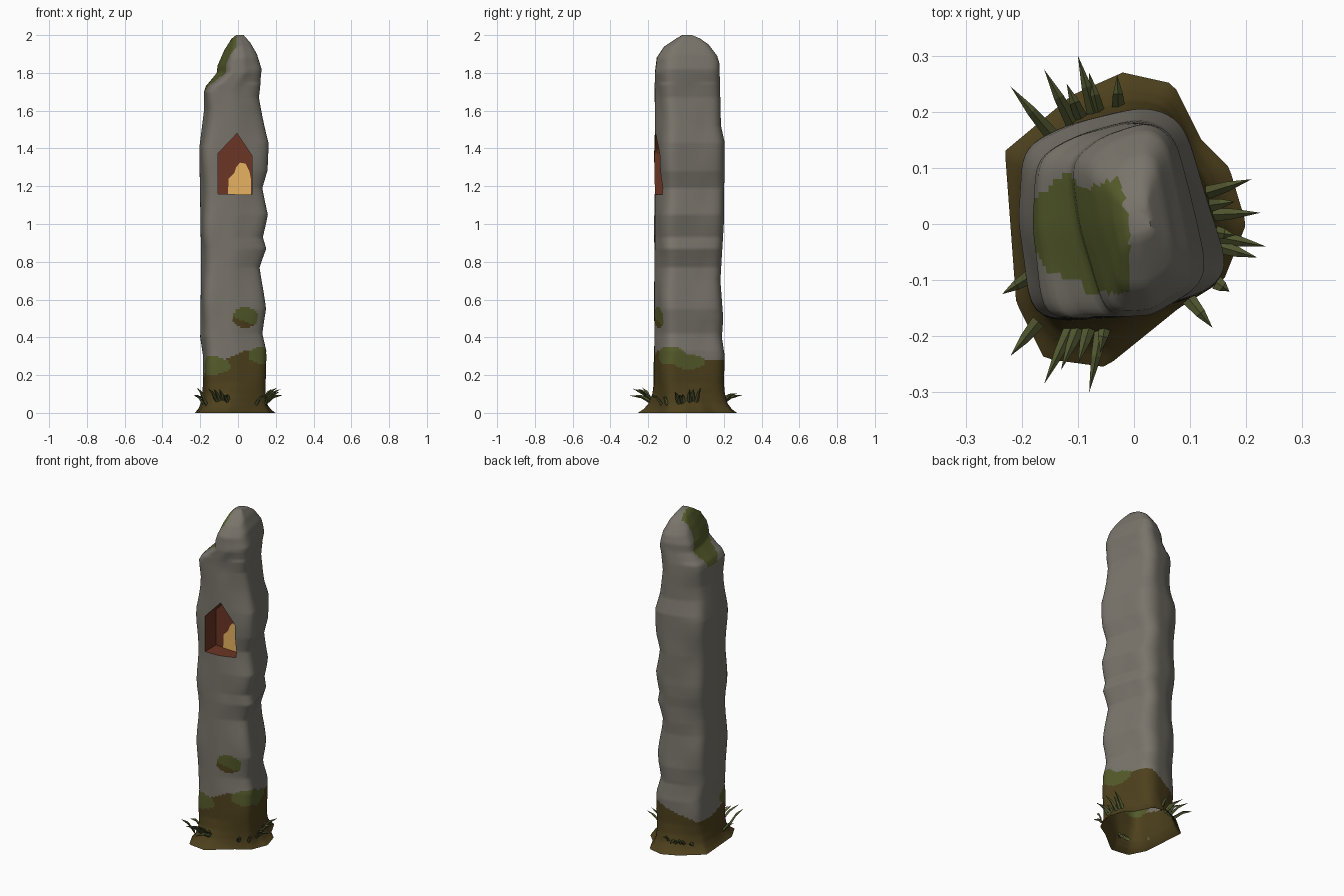
import bpy, bmesh, math, random
from math import sin, cos, pi, tau
from mathutils import Vector

random.seed(4)
if "Cube" in bpy.data.objects:
    bpy.data.objects.remove(bpy.data.objects["Cube"])


def material(name, rgb):
    m = bpy.data.materials.new(name)
    m.use_nodes = True
    m.diffuse_color = (*rgb, 1)
    m.node_tree.nodes["Principled BSDF"].inputs["Base Color"].default_value = (*rgb, 1)
    return m


STONE, SOIL, MOSS, CLAY = range(4)
palette = [material("grey stone", (.19, .175, .147)),
           material("brown soil", (.075, .052, .012)),
           material("green moss", (.09, .105, .024)),
           material("red clay", (.145, .036, .017))]
glow = material("warm yellow", (.8, .45, .12))
grass = material("grass green", (.085, .098, .03))


def make_object(name, bm, mats):
    bmesh.ops.recalc_face_normals(bm, faces=bm.faces)
    mesh = bpy.data.meshes.new(name)
    bm.to_mesh(mesh)
    bm.free()
    for m in mats:
        mesh.materials.append(m)
    ob = bpy.data.objects.new(name, mesh)
    bpy.context.collection.objects.link(ob)
    return ob


def prism(name, outline, y0, y1, mats, index=0):
    """Extrude an (x, z) outline from y0 to y1."""
    bm = bmesh.new()
    face = bm.faces.new([bm.verts.new((x, y0, z)) for x, z in outline])
    ext = bmesh.ops.extrude_face_region(bm, geom=[face])
    verts = [v for v in ext["geom"] if isinstance(v, bmesh.types.BMVert)]
    bmesh.ops.translate(bm, verts=verts, vec=(0, y1 - y0, 0))
    for f in bm.faces:
        f.material_index = index
    return make_object(name, bm, mats)


def lookup(table, t):
    """Linear interpolation in a list of (position, value) pairs."""
    for (t0, a), (t1, b) in zip(table, table[1:]):
        if t <= t1:
            return a + (b - a) * max(0, t - t0) / (t1 - t0)
    return table[-1][1]


def ray_hit(polygon, centre, angle):
    """Where a ray from the centre meets the polygon."""
    d = Vector((cos(angle), sin(angle)))
    best = 0
    for i, p in enumerate(polygon):
        a = Vector(p) - centre
        e = Vector(polygon[i - 1]) - centre - a
        k = d.cross(e)
        if abs(k) > 1e-9:
            t, s = a.cross(e) / k, a.cross(d) / k
            if -1e-6 <= s <= 1 + 1e-6:
                best = max(best, t)
    return centre + d * best


# Column cross-section, ground outline and the four side profiles
section = [(-.19, .13), (-.1, .18), (.02, .21), (.08, .185), (.165, -.09),
           (.12, -.125), (-.01, -.17), (-.17, -.175), (-.2, 0)]
ground = [(-.23, .13), (-.11, .23), (-.02, .27), (.07, .25), (.12, .15), (.17, .1),
          (.2, 0), (.16, -.1), (.08, -.15), (-.05, -.255), (-.16, -.24), (-.21, -.14)]
left = [(0, -.185), (.3, -.185), (.4, -.2), (.8, -.195), (1.4, -.205), (1.6, -.18),
        (1.73, -.18), (1.8, -.137), (1.84, -.13), (1.92, -.09), (1.98, -.04), (2, -.01)]
right = [(0, .14), (.33, .15), (.42, .13), (.55, .147), (.77, .115), (.87, .15),
         (.93, .13), (1.05, .157), (1.19, .13), (1.28, .155), (1.43, .16), (1.57, .13),
         (1.67, .11), (1.82, .125), (1.9, .1), (1.96, .065), (2, .03)]
front = [(0, -.17), (1.8, -.165), (1.88, -.155), (1.94, -.115), (1.98, -.055), (2, -.02)]
back = [(0, .195), (.3, .205), (.4, .19), (.5, .197), (.7, .182), (1, .2), (1.43, .205),
        (1.52, .185), (1.85, .177), (1.89, .165), (1.95, .12), (1.985, .07), (2, .03)]
flare = [(0, 1), (.02, .65), (.05, .35), (.1, .12), (.16, 0), (2, 0)]
ledge = [(0, 0), (1.7, 0), (1.8, .07), (1.92, .05), (2, 0)]

# Paint limits: soil height along x, moss cap edges along x
soil_top = [(-.2, .2), (-.14, .24), (-.04, .3), (.03, .32), (.16, .33)]
cap_front = [(-.19, -.03), (-.15, -.09), (-.095, -.1), (-.085, -.122), (-.01, -.122)]
cap_back = [(-.19, .03), (-.12, .095), (-.09, .06), (-.03, .085), (-.02, .06), (-.008, -.03)]

SIDES, RINGS = 96, 200
centre = Vector((-.02, .01))
angles = [tau * i / SIDES for i in range(SIDES)]
core = [ray_hit(section, centre, a) for a in angles]
foot = [ray_hit(ground, centre, a) for a in angles]
# round off the corners of the column
for _ in range(5):
    core = [(core[i - 1] + core[i] + core[(i + 1) % SIDES]) / 3 for i in range(SIDES)]
lo = [min(p[k] for p in core) for k in (0, 1)]
hi = [max(p[k] for p in core) for k in (0, 1)]


def ring_point(i, z):
    u = (core[i].x - lo[0]) / (hi[0] - lo[0])
    v = (core[i].y - lo[1]) / (hi[1] - lo[1])
    x0, x1, y0, y1 = (lookup(t, z) for t in (left, right, front, back))
    p = Vector((x0 + (x1 - x0) * u, y0 + (y1 - y0) * v))
    # the front left shoulder is worn back
    p.x += lookup(ledge, z) * (1 - u) * (1 - v)
    # weathered waves on the corners
    if z < 1.75:
        wave = .03 * cos(tau * (z - .6) / .38) * sin(2 * angles[i]) ** 4
        p = centre + (p - centre) * (1 + wave)
    p = p.lerp(foot[i], lookup(flare, z))
    return p.x, p.y, z


def surface_colour(c):
    """Stone, soil or moss by position on the column."""
    x, y, z = c

    def blob(bx, by, bz, rx, ry, rz):
        return ((x - bx) / rx) ** 2 + ((y - by) / ry) ** 2 + ((z - bz) / rz) ** 2 < 1

    if z > 1.7 and x < -.008 and lookup(cap_front, x) < y < lookup(cap_back, x):
        return MOSS
    if blob(-.16, -.17, .25, .12, .1, .05) or blob(.14, -.09, .305, .11, .09, .05):
        return MOSS
    if blob(.15, .02, .27, .1, .09, .04):
        return MOSS
    if blob(.04, -.15, .505, .07, .1, .055):
        return MOSS if z > .49 - .4 * (x - .02) else SOIL
    edge = lookup(soil_top, x) - .15 * (y + .15) + .008 * sin(35 * x)
    return SOIL if z < edge else STONE


# Stone column with its flared earth foot
bm = bmesh.new()
rings = [[bm.verts.new(ring_point(i, 2 * k / RINGS)) for i in range(SIDES)]
         for k in range(RINGS + 1)]
for a, b in zip(rings, rings[1:]):
    for i in range(SIDES):
        bm.faces.new((a[i - 1], a[i], b[i], b[i - 1]))
bm.faces.new(rings[0])
bm.faces.new(rings[-1])
for f in bm.faces:
    f.material_index = surface_colour(f.calc_center_median())
column = make_object("stone_column", bm, palette)

# Pointed niche cut into the front
cutter = prism("niche_cutter", [(-.105, 1.16), (.075, 1.155), (.075, 1.36), (-.005, 1.48),
                                (-.105, 1.375)], -.4, -.062, palette, CLAY)
cut = column.modifiers.new("niche", "BOOLEAN")
cut.operation, cut.solver, cut.object = "DIFFERENCE", "EXACT", cutter
bpy.ops.object.select_all(action="DESELECT")
bpy.context.view_layer.objects.active = column
column.select_set(True)
bpy.ops.object.modifier_apply(modifier=cut.name)
bpy.data.objects.remove(cutter)

# Open the underside
bm = bmesh.new()
bm.from_mesh(column.data)
under = [f for f in bm.faces if all(v.co.z < .001 for v in f.verts)]
bmesh.ops.delete(bm, geom=under, context="FACES")
bm.to_mesh(column.data)
bm.free()
bpy.ops.object.shade_smooth_by_angle(angle=math.radians(50))

# Glowing patch on the niche wall
prism("niche_glow", [(-.053, 1.158), (.07, 1.156), (.068, 1.24), (.06, 1.28), (.04, 1.32),
                     (.01, 1.325), (-.01, 1.3), (-.02, 1.27), (-.05, 1.24)],
      -.067, -.06, [glow])

# Grass blades: bent tapering spikes in clumps around the foot
tips = [(-.1, .3), (-.22, .245), (-.16, .275), (-.12, .25), (-.08, .27), (-.03, .265),
        (.21, .08), (.18, .04), (.225, .02), (.235, -.04), (.22, -.06), (.18, -.02),
        (.14, -.185), (.17, -.12), (-.235, -.125), (-.22, -.235), (-.16, -.285),
        (-.13, -.26), (-.1, -.25), (-.08, -.3), (-.06, -.23)]
bm = bmesh.new()
for x, y in tips:
    tip = Vector((x, y, random.uniform(.08, .14)))
    out = (Vector((x, y)) - centre).normalized()
    hit = ray_hit(section, centre, math.atan2(out.y, out.x))
    root = Vector((hit.x, hit.y, .05))
    mid = root.lerp(tip, .5) + Vector((0, 0, .015))
    side = Vector((-out.y, out.x, 0))
    loops = []
    for p, r in ((root, .013), (mid, .009)):
        loops.append([bm.verts.new(p + side * r * cos(a) + Vector((0, 0, r * sin(a))))
                      for a in (0, pi / 2, pi, 3 * pi / 2)])
    end = bm.verts.new(tip)
    for i in range(4):
        bm.faces.new((loops[0][i - 1], loops[0][i], loops[1][i], loops[1][i - 1]))
        bm.faces.new((loops[1][i - 1], loops[1][i], end))
    bm.faces.new(loops[0])
make_object("grass_blades", bm, [grass])
